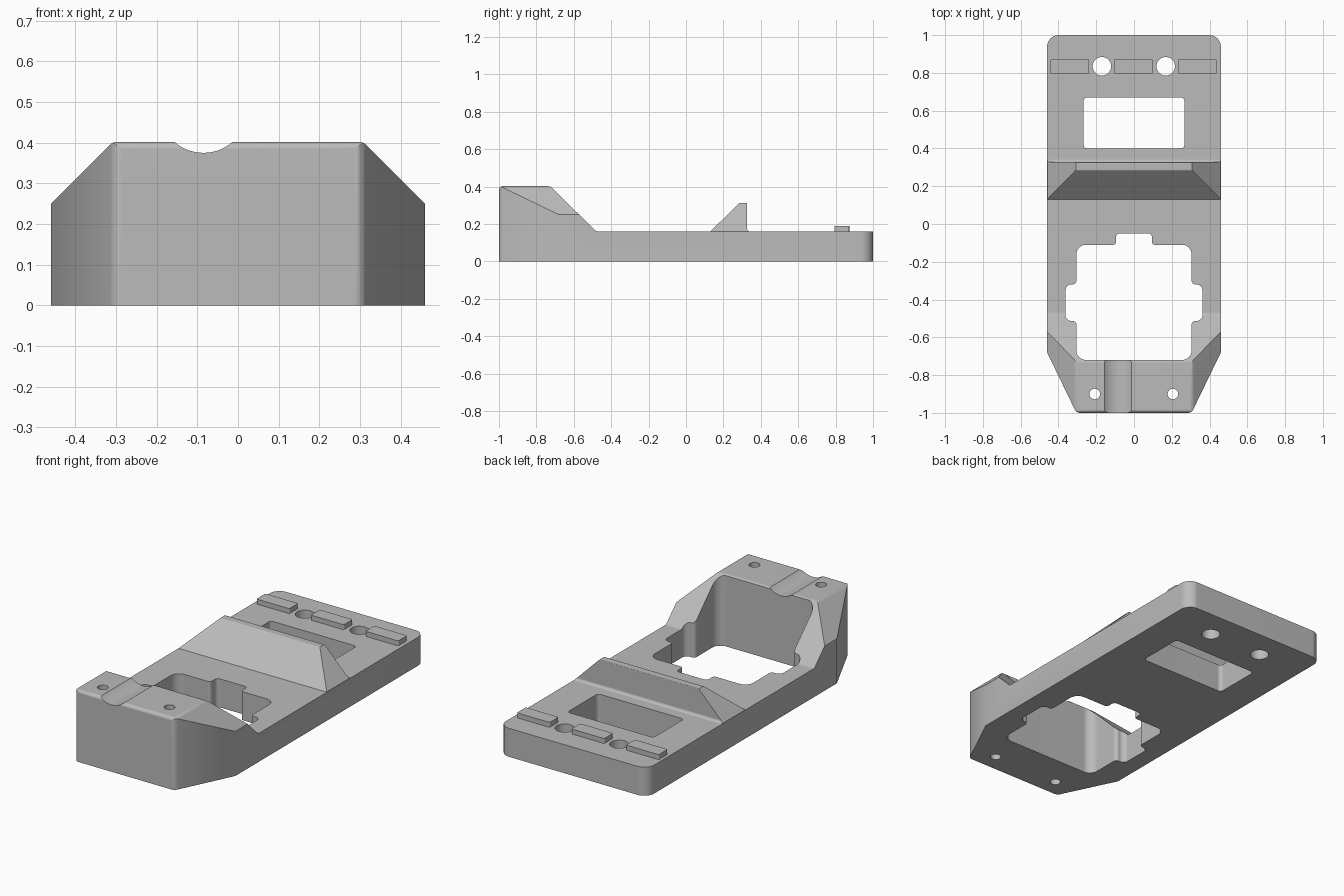
import bpy, bmesh, math
from mathutils import Vector

if "Cube" in bpy.data.objects:
    bpy.data.objects.remove(bpy.data.objects["Cube"])

grey = bpy.data.materials.new("plain grey")
grey.use_nodes = True
COLOUR = (0.5, 0.5, 0.5, 1)
grey.diffuse_color = COLOUR
grey.node_tree.nodes["Principled BSDF"].inputs["Base Color"].default_value = COLOUR


def rounded(corners, steps=6):
    """Turn (u, v, radius) corners into an outline with arcs."""
    out = []
    for i, (u, v, r) in enumerate(corners):
        p = Vector((u, v))
        if r == 0:
            out.append(p)
            continue
        a = (Vector(corners[i - 1][:2]) - p).normalized()
        b = (Vector(corners[(i + 1) % len(corners)][:2]) - p).normalized()
        half = a.angle(b) / 2
        centre = p + (a + b).normalized() * r / math.sin(half)
        start = p + a * r / math.tan(half) - centre
        end = p + b * r / math.tan(half) - centre
        for k in range(steps + 1):
            out.append(centre + start.lerp(end, k / steps).normalized() * r)
    return out


def mirrored(half):
    """Complete an outline that is symmetric about u = 0."""
    return half + [(-u, v, r) for u, v, r in reversed(half)]


def circle(u, v, r, n=40):
    return [Vector((u + r * math.cos(2 * math.pi * k / n),
                    v + r * math.sin(2 * math.pi * k / n))) for k in range(n)]


def prism(name, outline, axis, low, high):
    """Extrude a closed outline along one axis."""
    place = {"X": lambda p, w: (w, p.x, p.y),
             "Y": lambda p, w: (p.x, w, p.y),
             "Z": lambda p, w: (p.x, p.y, w)}[axis]
    bm = bmesh.new()
    rings = [[bm.verts.new(place(p, w)) for p in outline] for w in (low, high)]
    n = len(outline)
    for ring in rings:
        bm.faces.new(ring)
    for i in range(n):
        j = (i + 1) % n
        bm.faces.new((rings[0][i], rings[0][j], rings[1][j], rings[1][i]))
    bmesh.ops.recalc_face_normals(bm, faces=bm.faces)
    mesh = bpy.data.meshes.new(name)
    bm.to_mesh(mesh)
    bm.free()
    mesh.materials.append(grey)
    obj = bpy.data.objects.new(name, mesh)
    bpy.context.collection.objects.link(obj)
    return obj


def activate(obj):
    bpy.ops.object.select_all(action="DESELECT")
    obj.select_set(True)
    bpy.context.view_layer.objects.active = obj


def combine(target, tool, operation):
    activate(target)
    mod = target.modifiers.new("combine", "BOOLEAN")
    mod.operation, mod.object, mod.solver = operation, tool, "EXACT"
    bpy.ops.object.modifier_apply(modifier=mod.name)
    bpy.data.objects.remove(tool)


def finish(obj):
    activate(obj)
    bpy.ops.object.shade_smooth_by_angle(angle=math.radians(28))
    mod = obj.modifiers.new("even shading", "WEIGHTED_NORMAL")
    mod.keep_sharp = True


# Body: plan, side profile and front profile intersected
W = 0.46
body = prism("body", rounded(mirrored(
    [(0.305, -1, 0.03), (W, -0.68, 0), (W, 1, 0.06)])), "Z", -0.1, 0.6)
side = rounded([(-1.1, 0, 0), (1.1, 0, 0), (1.1, 0.16, 0), (-0.48, 0.16, 0.03),
                (-0.725, 0.402, 0.03), (-1, 0.402, 0.018), (-1, 0.3, 0), (-1.1, 0.3, 0)])
combine(body, prism("side_profile", side, "X", -0.7, 0.7), "INTERSECT")
front = rounded(mirrored([(0.6, -0.2, 0), (0.6, 0.11, 0), (0.308, 0.4022, 0.03)]))
combine(body, prism("front_profile", front, "Y", -1.3, 1.3), "INTERSECT")

# Cross ridge with sloped front and hipped ends
ridge = prism("ridge", rounded(
    [(0.12, 0.14, 0), (0.125, 0.155, 0), (0.285, 0.312, 0.01), (0.327, 0.312, 0.004),
     (0.327, 0.16, 0.015), (0.346, 0.16, 0), (0.346, 0.14, 0)]), "X", -0.6, 0.6)
hips = rounded(mirrored([(0.459, 0.1, 0), (0.459, 0.161, 0), (0.259, 0.361, 0)]))
combine(ridge, prism("hip_ends", hips, "Y", 0, 0.5), "INTERSECT")
combine(body, ridge, "UNION")

# Stepped opening, rear window, holes and groove
opening = rounded(mirrored(
    [(0.095, -0.05, 0.02), (0.095, -0.11, 0.015), (0.305, -0.11, 0.05),
     (0.305, -0.32, 0.02), (0.362, -0.32, 0.03), (0.362, -0.513, 0.03),
     (0.305, -0.513, 0.02), (0.305, -0.72, 0.05)]))
window = rounded(mirrored([(0.267, 0.4, 0.02), (0.267, 0.67, 0.02)]))
holes = [opening, window]
holes += [circle(x, 0.835, 0.049) for x in (-0.17, 0.168)]
holes += [circle(x, -0.9, 0.028) for x in (-0.208, 0.206)]
for outline in holes:
    combine(body, prism("cutter", outline, "Z", -0.2, 0.7), "DIFFERENCE")
combine(body, prism("cutter", circle(-0.085, 0.483, 0.108, 64), "Y", -1.2, -0.6),
        "DIFFERENCE")
finish(body)

# Raised rear pads
for label, x in (("right", -0.34), ("middle", -0.002), ("left", 0.336)):
    pad = rounded([(x - 0.102, 0.794, 0.008), (x + 0.102, 0.794, 0.008),
                   (x + 0.102, 0.873, 0.008), (x - 0.102, 0.873, 0.008)])
    finish(prism(label + "_rear_pad", pad, "Z", 0.15, 0.188))
